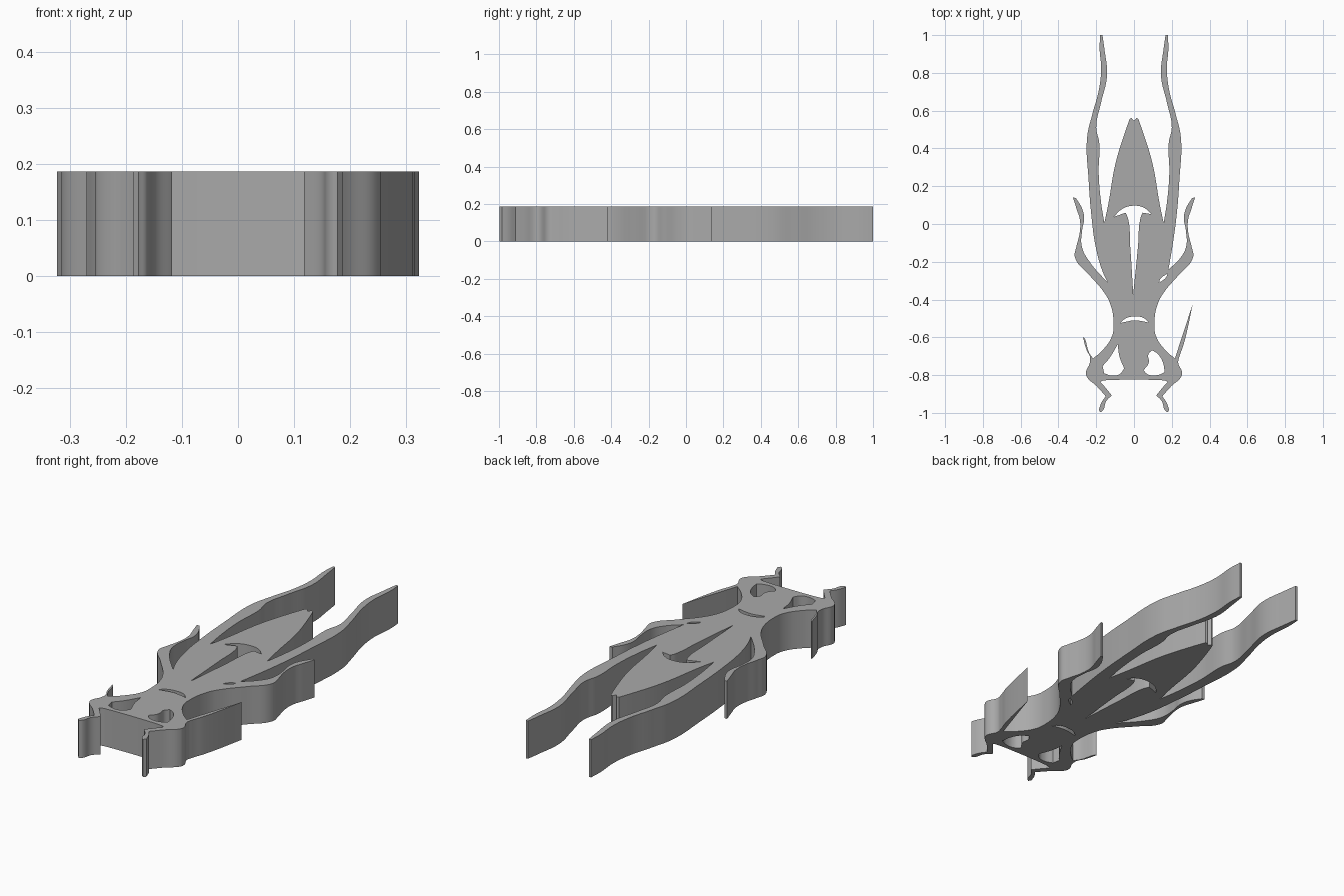
import bpy
import bmesh
import math
from mathutils import Vector

cube = bpy.data.objects.get("Cube")
if cube:
    bpy.data.objects.remove(cube, do_unlink=True)

THICKNESS = 0.187
CORNER_ANGLE = math.radians(48)

grey = bpy.data.materials.new("plain grey")
grey.use_nodes = True
grey.diffuse_color = (0.4, 0.4, 0.4, 1)
grey.node_tree.nodes["Principled BSDF"].inputs["Base Color"].default_value = (0.4, 0.4, 0.4, 1)


def mirrored(points):
    """Flip a run of points to the other side, keeping the outline direction."""
    return [(-x, y) for x, y in reversed(points)]


def add_loop(curve, points):
    """Closed outline: smooth through gentle bends, sharp at strong ones."""
    spline = curve.splines.new("BEZIER")
    spline.bezier_points.add(len(points) - 1)
    spline.use_cyclic_u = True
    spline.resolution_u = 8
    for i, point in enumerate(points):
        here = Vector(point)
        before = here - Vector(points[i - 1])
        after = Vector(points[(i + 1) % len(points)]) - here
        kind = "VECTOR" if before.angle(after) > CORNER_ANGLE else "AUTO"
        knot = spline.bezier_points[i]
        knot.co = (here.x, here.y, 0)
        knot.handle_left_type = knot.handle_right_type = kind


# Outline runs, listed from the front to the back on the +x side
mandible = [(0.168, -0.83), (0.177, -0.838), (0.168, -0.847),
            (0.118, -0.907), (0.148, -0.94), (0.163, -0.985),
            (0.177, -0.997), (0.187, -0.985), (0.172, -0.945),
            (0.15, -0.912), (0.196, -0.86), (0.25, -0.808),
            (0.254, -0.785), (0.234, -0.735)]
long_antenna = [(0.241, -0.7), (0.262, -0.64), (0.312, -0.42),
                (0.286, -0.5), (0.24, -0.64), (0.217, -0.712)]
short_antenna = [(0.234, -0.7), (0.25, -0.67), (0.27, -0.6),
                 (0.262, -0.605), (0.238, -0.68), (0.217, -0.712)]
neck = [(0.17, -0.672), (0.117, -0.595), (0.108, -0.53), (0.125, -0.425),
        (0.16, -0.36), (0.235, -0.272)]
middle_leg = [(0.313, -0.175), (0.305, -0.12), (0.288, -0.05),
              (0.286, 0.02), (0.304, 0.08), (0.323, 0.14),
              (0.308, 0.138), (0.274, 0.08), (0.264, 0.03),
              (0.274, -0.03), (0.276, -0.12)]
joined_gap = [(0.245, -0.18), (0.182, -0.242)]
open_gap = [(0.235, -0.2), (0.138, -0.312), (0.165, -0.255)]
hind_leg = [(0.203, -0.12), (0.225, 0.04), (0.24, 0.23), (0.248, 0.46),
            (0.221, 0.58), (0.186, 0.71), (0.174, 0.82), (0.182, 0.93),
            (0.179, 1.0), (0.167, 1.0), (0.157, 0.93), (0.143, 0.785),
            (0.175, 0.64), (0.2, 0.51), (0.184, 0.43), (0.187, 0.27),
            (0.175, 0.12), (0.157, 0.005)]
abdomen = [(0.137, 0.1), (0.098, 0.32), (0.05, 0.48), (0.022, 0.558),
           (0.012, 0.56)]

left_side = mandible + long_antenna + neck + middle_leg + joined_gap + hind_leg + abdomen
right_side = mandible + short_antenna + neck + middle_leg + open_gap + hind_leg + abdomen
outline = left_side + [(0, 0.545)] + mirrored(right_side)

# Openings through the plate
neck_slot = [(-0.075, -0.525), (-0.04, -0.498), (0, -0.49), (0.05, -0.497),
             (0.078, -0.522), (0.04, -0.514), (0, -0.51), (-0.04, -0.517)]
back_slot = [(-0.108, 0.037), (-0.06, 0.081), (0, 0.097), (0.055, 0.085),
             (0.092, 0.052), (0.045, 0.06), (0.034, 0.03),
             (0.021, -0.12), (-0.004, -0.37), (-0.02, -0.12),
             (-0.032, 0.03), (-0.045, 0.06)]
right_eye = [(-0.086, -0.637), (-0.077, -0.7), (-0.052, -0.765),
             (-0.075, -0.794), (-0.115, -0.803), (-0.158, -0.79),
             (-0.166, -0.752), (-0.13, -0.71)]
left_eye = [(0.095, -0.668), (0.076, -0.69), (0.078, -0.735),
            (0.05, -0.775), (0.075, -0.797), (0.125, -0.8),
            (0.162, -0.785), (0.155, -0.74), (0.128, -0.69)]
side_slit = [(0.132, -0.312), (0.14, -0.29), (0.178, -0.262), (0.17, -0.282)]

# One extruded plate with the openings cut out
curve = bpy.data.curves.new("insect_body", "CURVE")
curve.dimensions = "2D"
curve.fill_mode = "BOTH"
curve.extrude = THICKNESS / 2
for loop in (outline, neck_slot, back_slot, right_eye, left_eye, side_slit):
    add_loop(curve, loop)
curve.materials.append(grey)
body = bpy.data.objects.new("insect_body", curve)
body.location.z = THICKNESS / 2
bpy.context.collection.objects.link(body)

bpy.ops.object.select_all(action="DESELECT")
body.select_set(True)
bpy.context.view_layer.objects.active = body
bpy.ops.object.convert(target="MESH")
body = bpy.context.object

# Weld the walls to the caps, then smooth the curved walls only
bm = bmesh.new()
bm.from_mesh(body.data)
bmesh.ops.remove_doubles(bm, verts=bm.verts, dist=0.0002)
bmesh.ops.recalc_face_normals(bm, faces=bm.faces)
bm.to_mesh(body.data)
bm.free()
bpy.ops.object.shade_smooth_by_angle(angle=math.radians(30))
